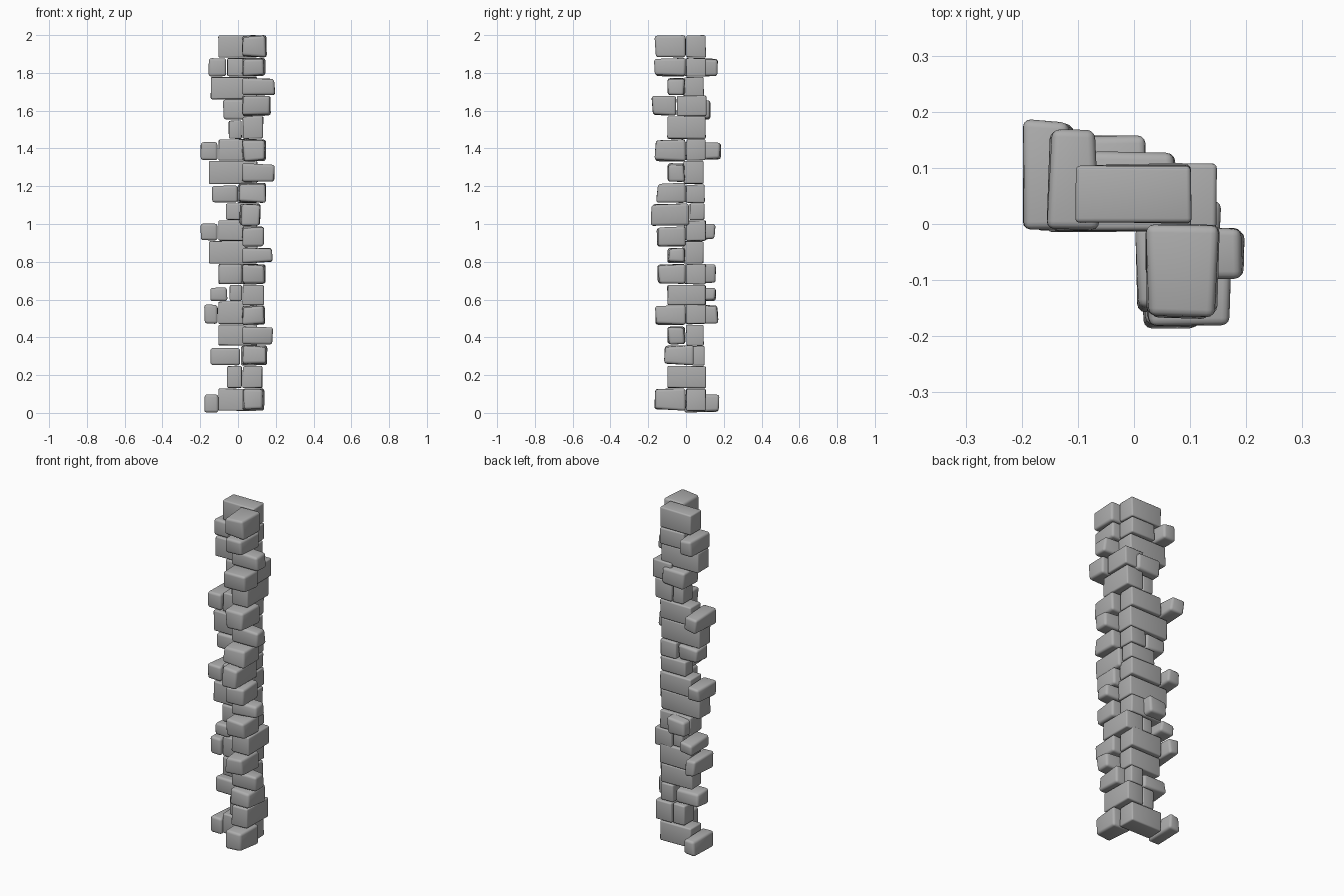
import bpy
import bmesh
import random
from mathutils import Vector

random.seed(4)

if "Cube" in bpy.data.objects:
    bpy.data.objects.remove(bpy.data.objects["Cube"], do_unlink=True)

# One plain stone colour
stone_grey = bpy.data.materials.new("stone_grey")
stone_grey.use_nodes = True
colour = (0.42, 0.42, 0.42, 1)
stone_grey.diffuse_color = colour
shader = stone_grey.node_tree.nodes["Principled BSDF"]
shader.inputs["Base Color"].default_value = colour
shader.inputs["Roughness"].default_value = 0.9

# Course heights: the back wall and the front return are bonded separately
BACK_LEVELS = [0.01, .13, .25, .355, .47, .59, .68, .79, .91, 1.02,
               1.11, 1.21, 1.335, 1.45, 1.55, 1.66, 1.78, 1.88, 2]
FRONT_LEVELS = [0.01, .13, .25, .36, .465, .57, .68, .79, .88, .99,
                1.11, 1.22, 1.33, 1.45, 1.57, 1.68, 1.78, 1.88, 2]


def stone(name, low, high, worn=None, radius=0.008):
    """A hewn block with softened edges; worn is the direction of its rough end."""
    low, high = Vector(low), Vector(high)
    size = high - low
    bm = bmesh.new()
    bmesh.ops.create_cube(bm, size=1)
    for vert in bm.verts:
        outward = vert.co.copy()
        vert.co = (low + high) / 2 + Vector(a * b for a, b in zip(outward, size))
        # Corners are only ever pulled inwards, more so at the worn end
        wear = 0.004
        if worn is not None and outward.dot(Vector(worn)) > 0:
            wear = 0.014
        for axis in range(3):
            vert.co[axis] -= outward[axis] * 2 * random.uniform(0, wear)
    bmesh.ops.bevel(bm, geom=bm.edges[:], offset=radius, segments=3,
                    profile=0.5, affect='EDGES', clamp_overlap=True)
    mesh = bpy.data.meshes.new(name)
    bm.to_mesh(mesh)
    bm.free()
    mesh.materials.append(stone_grey)
    block = bpy.data.objects.new(name, mesh)
    bpy.context.collection.objects.link(block)
    bpy.ops.object.select_all(action='DESELECT')
    block.select_set(True)
    bpy.context.view_layer.objects.active = block
    bpy.ops.object.shade_smooth_by_angle(angle=0.7)
    return block


def back_stone(course, left=-.105, right=.103, front=0, back=.107):
    """Stone of the back wall, running along x."""
    stone(f"back_stone_{course}", (left, front, BACK_LEVELS[course]),
          (right, back, BACK_LEVELS[course + 1]))


def front_stone(course, left=.02, right=.15, front=-.17, back=0):
    """Worn stone of the return wall, standing out to the front."""
    stone(f"front_stone_{course}", (left, front, FRONT_LEVELS[course]),
          (right, back, FRONT_LEVELS[course + 1]), (0, -1, 0), 0.014)


def side_stone(course, right):
    """Worn stone of the return wall, standing out to the side."""
    stone(f"side_stone_{course}", (.02, -.1, FRONT_LEVELS[course]),
          (right, 0, FRONT_LEVELS[course + 1] - .005), (1, 0, 0), 0.014)


def corner_stone(course, right=.135, front=-.1, back=.106):
    """Long corner stone, running along y."""
    stone(f"corner_stone_{course}", (.022, front, FRONT_LEVELS[course]),
          (right, back, FRONT_LEVELS[course + 1]))


def end_stone(course, left, right, back, drop=0, trim=.015):
    """Worn stone at the end of the back wall, standing out to the back."""
    stone(f"end_stone_{course}", (left, -.012, BACK_LEVELS[course] - drop),
          (right, back, BACK_LEVELS[course + 1] - trim), (0, 1, 0), 0.014)


# Courses with a long back stone and a worn front stone
for course, right in ((0, .142), (4, .146), (8, .14), (12, .152), (17, .155)):
    back_stone(course)
    front_stone(course, right=right, front=-.16 if course == 8 else -.17)

# Worn end stones beside the long back stones
end_stone(0, -.18, -.1, .185, drop=.01, trim=.03)
end_stone(4, -.18, -.105, .175)
end_stone(8, -.2, -.105, .16)
end_stone(12, -.2, -.105, .19)

# Courses bonded by a long corner stone, with a small filler next to it
for course, right, left in ((1, .13, -.06), (5, .14, -.045), (13, .135, -.05)):
    corner_stone(course, right)
    back_stone(course, left=left, right=.022, back=.1)
end_stone(5, -.15, -.055, .165)

# Courses with a wide back stone and a stone standing out to the side
for course, left, right in ((3, -.105, .19), (7, -.155, .187),
                            (11, -.155, .197), (15, -.145, .2)):
    back_stone(course, left=left, back=.095, front=-.015 if left < -.12 else 0)
    side_stone(course, right)

# Irregular courses
front_stone(2, right=.157, front=-.12, back=.042)
back_stone(2, left=.015, front=.03, back=.1)
end_stone(2, -.147, .016, .1, trim=.01)

front_stone(6, front=-.152)
back_stone(6)
end_stone(6, -.105, .025, .167, trim=0)

front_stone(9, left=.008, right=.12, front=-.19, back=.018)
back_stone(9, left=-.065, front=.018, back=.1)

front_stone(10, left=0, front=-.16)
back_stone(10, left=-.005, back=.1)
end_stone(10, -.14, 0, .1, trim=.005)

front_stone(14, right=.177, front=-.185, back=-.05)
corner_stone(14, .148, -.05, .11)
end_stone(14, -.08, .08, .14, trim=0)

front_stone(16, right=.147)
back_stone(16, left=-.06)
end_stone(16, -.157, -.06, .177, trim=0)
